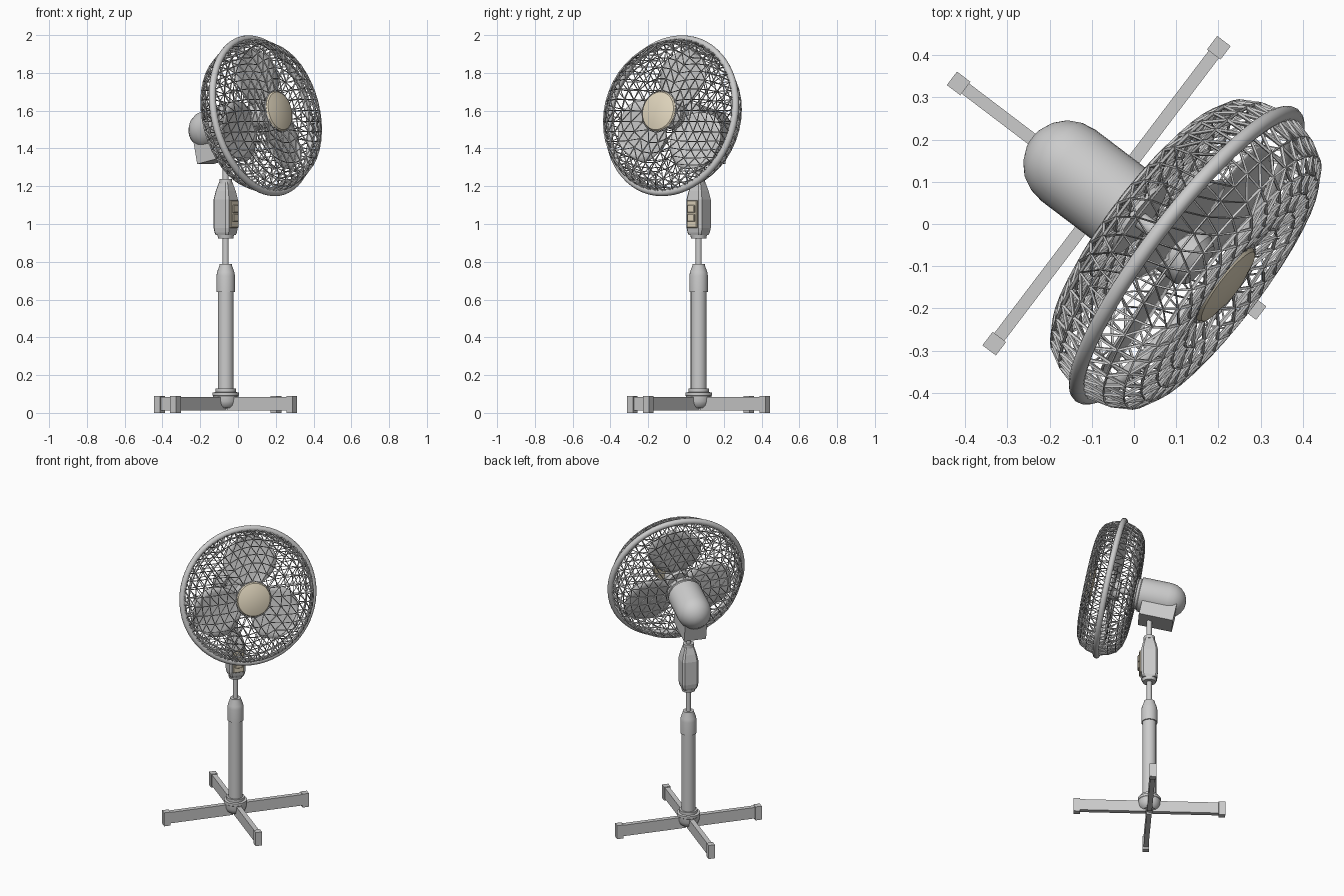
import bpy, bmesh
from math import sin, cos, pi, radians
from mathutils import Matrix, Vector

if "Cube" in bpy.data.objects:
    bpy.data.objects.remove(bpy.data.objects["Cube"])

# stand frame: local -Y is the fan's front; head frame: local Z is the blowing axis
YAW = Matrix.Rotation(radians(52.8), 4, 'Z')
STAND = Matrix.Translation((-0.065, 0.067, 0)) @ YAW
HEAD = Matrix.Translation((0.125, -0.074, 1.573)) @ YAW @ Matrix.Rotation(radians(78), 4, 'X')

beige = bpy.data.materials.new("beige")
beige.diffuse_color = (0.76, 0.68, 0.52, 1)
beige.use_nodes = True
beige.node_tree.nodes["Principled BSDF"].inputs["Base Color"].default_value = beige.diffuse_color


def finish(name, bm, frame, smooth=True, mat=None):
    bmesh.ops.remove_doubles(bm, verts=bm.verts, dist=1e-5)
    bmesh.ops.recalc_face_normals(bm, faces=bm.faces)
    me = bpy.data.meshes.new(name)
    bm.to_mesh(me)
    bm.free()
    ob = bpy.data.objects.new(name, me)
    bpy.context.collection.objects.link(ob)
    ob.matrix_world = frame
    if mat:
        me.materials.append(mat)
    if smooth:
        bpy.ops.object.select_all(action='DESELECT')
        ob.select_set(True)
        bpy.context.view_layer.objects.active = ob
        bpy.ops.object.shade_smooth_by_angle(angle=radians(35))
    return ob


def lathe(name, profile, frame, segs=32, mat=None):
    """Spin (radius, height) points about local Z."""
    bm = bmesh.new()
    vs = [bm.verts.new((r, 0, z)) for r, z in profile]
    es = [bm.edges.new(p) for p in zip(vs, vs[1:])]
    bmesh.ops.spin(bm, geom=vs + es, cent=(0, 0, 0), axis=(0, 0, 1),
                   angle=2 * pi, steps=segs, use_merge=False)
    return finish(name, bm, frame, True, mat)


def box(name, lo, hi, frame, bevel=0, mat=None):
    bm = bmesh.new()
    lo, hi = Vector(lo), Vector(hi)
    bmesh.ops.create_cube(bm, size=1, matrix=Matrix.Translation((lo + hi) / 2)
                          @ Matrix.Diagonal((*(hi - lo), 1)))
    if bevel:
        bmesh.ops.bevel(bm, geom=bm.edges[:], offset=bevel, segments=1, affect='EDGES')
    return finish(name, bm, frame, False, mat)


# --- base: four legs with end caps, bowl hub
for i, side in enumerate(("right", "back", "left", "front")):
    f = STAND @ Matrix.Rotation(i * pi / 2, 4, 'Z')
    box(side + "_leg", (0.02, -0.015, 0.012), (0.43, 0.015, 0.085), f)
    box(side + "_leg_cap", (0.42, -0.02, 0), (0.46, 0.02, 0.09), f)
lathe("base_hub", [(0, 0.024), (0.04, 0.026), (0.058, 0.04), (0.066, 0.062), (0.068, 0.09),
                   (0.07, 0.092), (0.07, 0.108), (0.054, 0.11), (0.054, 0.128), (0, 0.128)], STAND)

# --- column
lathe("main_pole", [(0, 0.12), (0.042, 0.12), (0.042, 0.65), (0, 0.65)], STAND)
lathe("height_lock", [(0, 0.64), (0.049, 0.64), (0.049, 0.725), (0.046, 0.745),
                      (0.034, 0.778), (0.033, 0.787), (0, 0.787)], STAND)
lathe("inner_rod", [(0, 0.78), (0.016, 0.78), (0.016, 1.4), (0, 1.4)], STAND, 20)

# --- control housing: lofted chamfered square
bm = bmesh.new()
rows = []
for z, w in ((0.942, 0.042), (0.955, 0.047), (0.98, 0.051), (1.13, 0.051), (1.175, 0.042), (1.222, 0.028)):
    c = w * 0.76
    pts = ((w, -c), (w, c), (c, w), (-c, w), (-w, c), (-w, -c), (-c, -w), (c, -w))
    rows.append([bm.verts.new((x, y, z)) for x, y in pts])
for a, b in zip(rows, rows[1:]):
    for i in range(8):
        j = (i + 1) % 8
        bm.faces.new((a[i], a[j], b[j], b[i]))
bm.faces.new(rows[0])
bm.faces.new(rows[-1])
finish("control_housing", bm, STAND, False)
lathe("housing_lower_collar", [(0, 0.923), (0.04, 0.923), (0.044, 0.942), (0, 0.942)], STAND)
lathe("housing_upper_collar", [(0, 1.215), (0.034, 1.215), (0.034, 1.238), (0, 1.238)], STAND)
box("switch_panel", (-0.034, -0.062, 0.98), (0.034, -0.04, 1.125), STAND, 0.003, beige)
for n, z in (("lower", 1.012), ("upper", 1.06)):
    box(n + "_switch", (-0.022, -0.071, z), (0.022, -0.055, z + 0.04), STAND, 0.003, beige)

# --- motor and tilt bracket
lathe("motor_housing", [(0, -0.468), (0.03, -0.464), (0.06, -0.449), (0.085, -0.425),
                        (0.1, -0.395), (0.106, -0.36), (0.106, -0.185), (0.095, -0.18),
                        (0.095, -0.165), (0.1, -0.162), (0.1, -0.14), (0, -0.14)], HEAD)
box("tilt_bracket", (-0.07, -0.172, -0.42), (0.07, -0.02, -0.21), HEAD)

# --- three blades on a hub
lathe("blade_hub", [(0, -0.15), (0.02, -0.15), (0.02, -0.06), (0.07, -0.06),
                    (0.07, 0.02), (0.055, 0.04), (0, 0.04)], HEAD)
NU, NV = 12, 8
for k in range(3):
    bm = bmesh.new()
    grid = []
    for i in range(NU + 1):
        t = i / NU
        w = 0.04 * (1 - t) + 0.145 * max(0, sin(pi * t ** 1.15)) ** 0.6
        row = []
        for j in range(NV + 1):
            s = 2 * j / NV - 1
            x = w * s
            row.append(bm.verts.new((0.055 + 0.32 * t, x, -0.025 - 0.12 * x + 0.012 * s * s)))
        grid.append(row)
    for a, b in zip(grid, grid[1:]):
        for j in range(NV):
            bm.faces.new((a[j], a[j + 1], b[j + 1], b[j]))
    bmesh.ops.dissolve_degenerate(bm, dist=1e-5, edges=bm.edges[:])
    ob = finish("blade_%d" % (k + 1), bm, HEAD @ Matrix.Rotation(radians(82 + 120 * k), 4, 'Z'))
    m = ob.modifiers.new("thickness", 'SOLIDIFY')
    m.thickness = 0.006
    m.offset = 0


# --- wire cage halves: triangular lattice of concentric rings, 6k points on ring k
def cage(name, radii, depths):
    bm = bmesh.new()
    rings = []
    for k, (r, z) in enumerate(zip(radii, depths), 1):
        n = 6 * k
        rings.append([bm.verts.new((r * cos(2 * pi * i / n), r * sin(2 * pi * i / n), z))
                      for i in range(n)])
    for k, (inn, out) in enumerate(zip(rings, rings[1:]), 1):
        p = lambda i: inn[i % len(inn)]
        q = lambda i: out[i % len(out)]
        for s in range(6):
            a, b = s * k, s * (k + 1)
            for i in range(k + 1):
                bm.faces.new((q(b + i), q(b + i + 1), p(a + i)))
                if i < k:
                    bm.faces.new((p(a + i), q(b + i + 1), p(a + i + 1)))
    ob = finish(name, bm, HEAD, False)
    m = ob.modifiers.new("wires", 'WIREFRAME')
    m.thickness = 0.0105
    m.use_even_offset = False
    m.use_boundary = True


RADII = (0.06, 0.115, 0.175, 0.232, 0.285, 0.332, 0.37, 0.394, 0.412)
cage("front_cage", RADII, (0.115, 0.115, 0.132, 0.139, 0.138, 0.128, 0.106, 0.064, 0))
cage("back_cage", RADII, (-0.15, -0.152, -0.153, -0.152, -0.148, -0.136, -0.112, -0.068, 0))

# --- rim ring and centre cap
lathe("cage_rim", [(0.416 + 0.019 * cos(2 * pi * i / 12), 0.019 * sin(2 * pi * i / 12))
                   for i in range(13)], HEAD, 64)
lathe("centre_cap", [(0, 0.108), (0.104, 0.108), (0.108, 0.118), (0.102, 0.126), (0.06, 0.137),
                     (0, 0.141)], HEAD, 32, beige)
